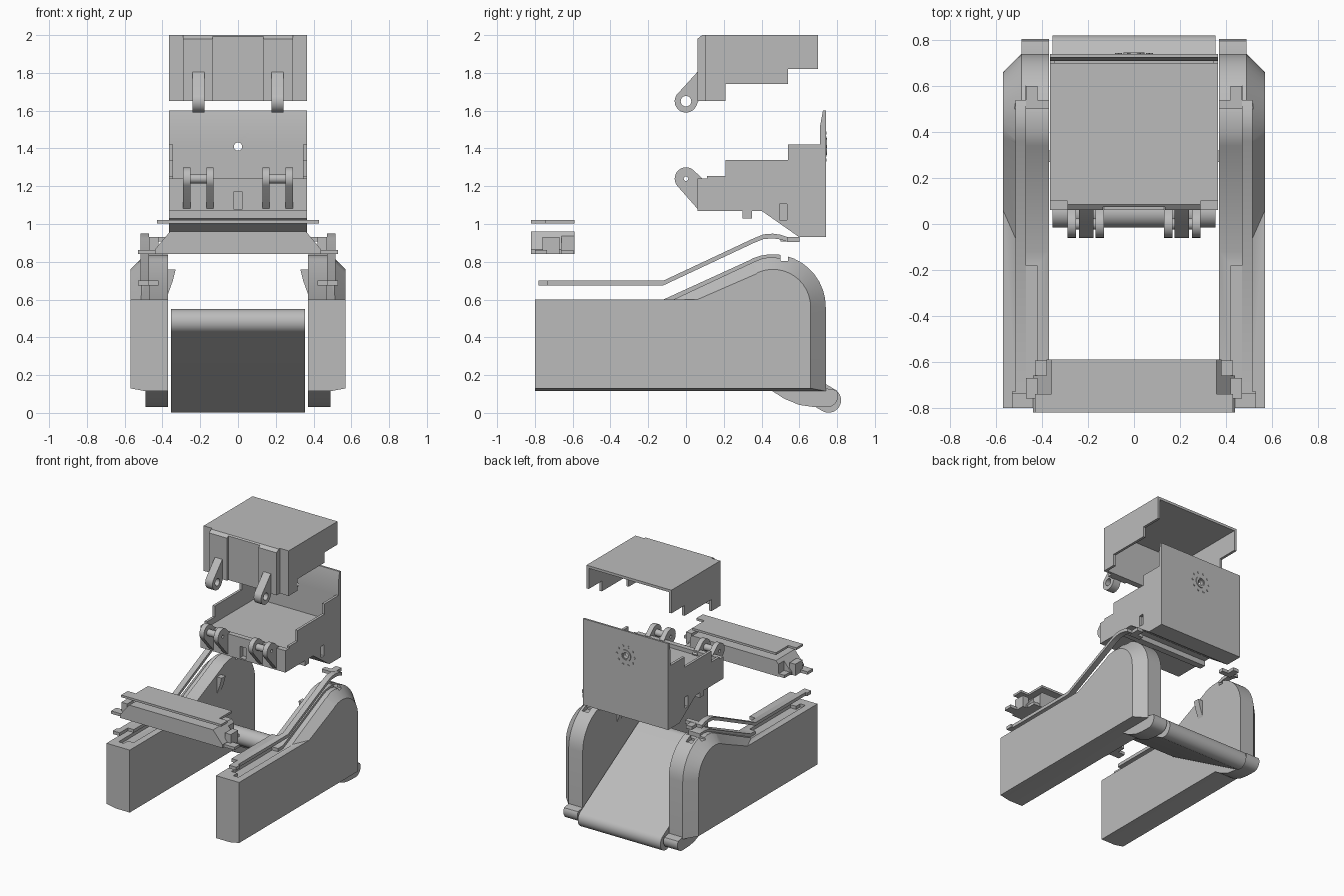
import bpy, bmesh
from math import sin, cos, pi, radians, atan2
from mathutils import Vector

old = bpy.data.objects.get("Cube")
if old:
    bpy.data.objects.remove(old)

grey = bpy.data.materials.new("plain grey")
grey.use_nodes = True
tone = (0.5, 0.5, 0.5, 1)
grey.diffuse_color = tone
grey.node_tree.nodes["Principled BSDF"].inputs["Base Color"].default_value = tone
parts = []


def loft(name, rings):
    """Solid through matching rings of points, capped at both ends."""
    bm = bmesh.new()
    loops = [[bm.verts.new(p) for p in ring] for ring in rings]
    n = len(loops[0])
    for a, b in zip(loops, loops[1:]):
        for i in range(n):
            j = (i + 1) % n
            bm.faces.new((a[i], a[j], b[j], b[i]))
    bm.faces.new(loops[0])
    bm.faces.new(loops[-1])
    bmesh.ops.recalc_face_normals(bm, faces=bm.faces)
    mesh = bpy.data.meshes.new(name)
    bm.to_mesh(mesh)
    bm.free()
    mesh.materials.append(grey)
    ob = bpy.data.objects.new(name, mesh)
    bpy.context.collection.objects.link(ob)
    parts.append(ob)
    return ob


def prism(name, yz, x0, x1):
    return loft(name, [[(x, y, z) for y, z in yz] for x in (x0, x1)])


def box(name, x0, x1, y0, y1, z0, z1):
    return prism(name, [(y0, z0), (y1, z0), (y1, z1), (y0, z1)], x0, x1)


def circle(y, z, r, n=24):
    return [(y + r * cos(2 * pi * i / n), z + r * sin(2 * pi * i / n)) for i in range(n)]


def arc(y, z, r, a0, a1, n=10):
    angles = [radians(a0 + (a1 - a0) * i / n) for i in range(n + 1)]
    return [(y + r * cos(a), z + r * sin(a)) for a in angles]


def disc(name, x, z, r, y0, y1, n=24):
    return loft(name, [[(px, y, pz) for px, pz in circle(x, z, r, n)] for y in (y0, y1)])


def cut(ob, *cutters):
    for c in cutters:
        c.hide_render = True
        mod = ob.modifiers.new("cut", 'BOOLEAN')
        mod.operation, mod.solver, mod.object = 'DIFFERENCE', 'EXACT', c
    bpy.context.view_layer.update()
    graph = bpy.context.evaluated_depsgraph_get()
    mesh = bpy.data.meshes.new_from_object(ob.evaluated_get(graph))
    ob.modifiers.clear()
    ob.data = mesh
    for c in cutters:
        parts.remove(c)
        bpy.data.objects.remove(c)


def ribbon(path, low, high):
    return [(y, z + low) for y, z in path] + [(y, z + high) for y, z in reversed(path)]


# Side housings with chamfered outer rim, rail, foot and hook
inner = [(-0.8, 0.115), (-0.8, 0.6), (-0.12, 0.6), (0.34, 0.81)] \
    + arc(0.46, 0.56, 0.28, 113, 0, 12) + [(0.74, 0.115)]
outer = [(-0.8, 0.13), (-0.8, 0.6), (0.06, 0.6), (0.37, 0.735)] \
    + arc(0.46, 0.56, 0.2, 113, 0, 12) + [(0.66, 0.13)]
rail_path = [(-0.73, 0.675), (-0.12, 0.675), (0.36, 0.9), (0.41, 0.92), (0.46, 0.924),
             (0.5, 0.918), (0.54, 0.905)]
foot_shape = [(0.45, 0.12), (0.52, 0.075), (0.6, 0.042), (0.67, 0.032)] \
    + arc(0.745, 0.09, 0.06, -90, 30) + [(0.74, 0.13)]
hook_shape = [(0.37, 0.63), (0.345, 0.7), (0.33, 0.76), (0.37, 0.76)]

for s, side in ((1, "left"), (-1, "right")):
    housing = loft(side + "_housing", [
        [(s * x, y, z) for y, z in ring]
        for x, ring in ((0.37, inner), (0.49, inner), (0.57, outer))])
    cut(housing,
        prism("groove", ribbon(rail_path, -0.1, -0.03), s * 0.47, s * 0.515),
        box("notch", s * 0.36, s * 0.52, 0.5, 0.54, 0.805, 0.9),
        box("tab_notch", s * 0.42, s * 0.472, 0.535, 0.6, 0.79, 0.9),
        box("front_notch", s * 0.42, s * 0.472, -0.68, -0.18, 0.575, 0.65))
    prism(side + "_rail", ribbon(rail_path, 0, 0.025), s * 0.47, s * 0.515)
    box(side + "_rail_cross_tab", s * 0.37, s * 0.47, 0.5, 0.54, 0.907, 0.932)
    box(side + "_rail_end_tab", s * 0.42, s * 0.47, 0.54, 0.6, 0.905, 0.93)
    box(side + "_rail_front_strip", s * 0.42, s * 0.47, -0.68, -0.18, 0.675, 0.7)
    box(side + "_rail_front_tab", s * 0.47, s * 0.53, -0.78, -0.73, 0.675, 0.7)
    prism(side + "_foot", foot_shape, s * 0.37, s * 0.49)
    loft(side + "_hook", [[(s * x, y, z) for x, z in hook_shape] for y in (0.27, 0.32)])

# Sloping conveyor belt between the housings, a capsule in profile
low, high, r = Vector((0.755, 0.067)), Vector((0.05, 0.483), ), 0.066
tilt = atan2(high.y - low.y, high.x - low.x) * 180 / pi
prism("conveyor_belt", arc(high.x, high.y, r, tilt - 90, tilt + 90, 18)
      + arc(low.x, low.y, r, tilt + 90, tilt + 270, 18), -0.355, 0.355)

# Front crossbar with tapered ends, and its thin cover
bar = loft("crossbar", [
    [(x, -0.82, z), (x, -0.59, z), (-x, -0.59, z), (-x, -0.82, z)]
    for x, z in ((0.44, 0.84), (0.44, 0.865), (0.36, 0.96))])
cut(bar, box("hollow", -0.34, 0.34, -0.8, -0.61, 0.8, 0.94),
    *[box("corner", s * 0.38, s * 0.6, -0.66, -0.5, 0.8, 1) for s in (1, -1)])
box("crossbar_cover", -0.36, 0.36, -0.82, -0.59, 1.003, 1.02)
for s, side in ((1, "left"), (-1, "right")):
    box(side + "_cover_ear", s * 0.36, s * 0.43, -0.82, -0.74, 1.003, 1.02)
    box(side + "_crossbar_lug", s * 0.42, s * 0.47, -0.76, -0.67, 0.84, 0.93)
    box(side + "_crossbar_outer_tab", s * 0.44, s * 0.53, -0.8, -0.735, 0.84, 0.862)
    box(side + "_crossbar_inner_tab", s * 0.37, s * 0.43, -0.66, -0.595, 0.84, 0.862)

# Open lower case with stepped side walls and a tall back
case = prism("lower_case", [
    (0.06, 1.07), (0.4, 1.07), (0.6, 0.93), (0.74, 0.93), (0.74, 1.6), (0.725, 1.6),
    (0.71, 1.52), (0.71, 1.42), (0.54, 1.42), (0.54, 1.34), (0.21, 1.34), (0.21, 1.24),
    (0.06, 1.24)], -0.365, 0.365)
cut(case, box("cavity", -0.345, 0.345, 0.1, 0.71, 1.21, 1.7),
    disc("back_hole", 0, 1.41, 0.022, 0.6, 0.8),
    box("front_slot", -0.025, 0.025, 0, 0.1, 1.08, 1.17),
    *[box("side_slot", s * 0.34, s * 0.4, 0.495, 0.535, 1.02, 1.105) for s in (1, -1)])
box("underside_strip", -0.365, 0.365, 0.3, 0.35, 1.03, 1.07)
for s in (1, -1):
    box("case_step_lip", s * 0.345, s * 0.365, 0.11, 0.21, 1.24, 1.255)

# Hole surround and ring of small studs on the back
ring = disc("hole_surround", 0, 1.41, 0.045, 0.739, 0.746)
cut(ring, disc("bore", 0, 1.41, 0.03, 0.7, 0.8))
for i in range(10):
    a = 2 * pi * i / 10
    disc("back_stud", 0.075 * cos(a), 1.41 + 0.075 * sin(a), 0.008, 0.739, 0.745, 8)

# Hinge ears and axles on the case
ear_shape = [(0.07, 1.07)] + [(0.11, 1.22)] + arc(0, 1.24, 0.06, 40, 220, 14)
for s in (1, -1):
    for x in (0.13, 0.252):
        ear = prism("case_hinge_ear", ear_shape, s * x, s * (x + 0.038))
        cut(ear, prism("pin_hole", circle(0, 1.24, 0.012), s * 0.1, s * 0.32))
    axle = prism("hinge_axle", circle(0, 1.24, 0.025), s * 0.165, s * 0.255)
    cut(axle, prism("axle_bore", circle(0, 1.24, 0.012), s * 0.1, s * 0.32))

# Lid, open below and behind
lid = prism("lid", [
    (0.06, 1.65), (0.06, 1.98), (0.085, 2.0), (0.7, 2.0), (0.7, 1.82), (0.54, 1.82),
    (0.54, 1.74), (0.21, 1.74), (0.21, 1.65)], -0.365, 0.365)
cut(lid, box("lid_cavity", -0.345, 0.345, 0.12, 0.8, 1.5, 1.98),
    box("centre_recess", -0.135, 0.135, 0, 0.075, 1.6, 2.1),
    *[box("corner_recess", s * 0.29, s * 0.4, 0, 0.1, 1.6, 2.1) for s in (1, -1)])

# Hinge arms on the lid
arm_shape = [(0.065, 1.65), (0.065, 1.81)] + arc(0, 1.65, 0.06, 145, 340, 18)
for s in (1, -1):
    arm = prism("lid_hinge_arm", arm_shape, s * 0.177, s * 0.24)
    cut(arm, prism("arm_hole", circle(0, 1.65, 0.028), s * 0.1, s * 0.3))

# Smooth the curves, keep the corners crisp
for ob in bpy.context.selected_objects:
    ob.select_set(False)
for ob in parts:
    ob.select_set(True)
bpy.context.view_layer.objects.active = parts[0]
bpy.ops.object.shade_smooth_by_angle(angle=radians(30))
